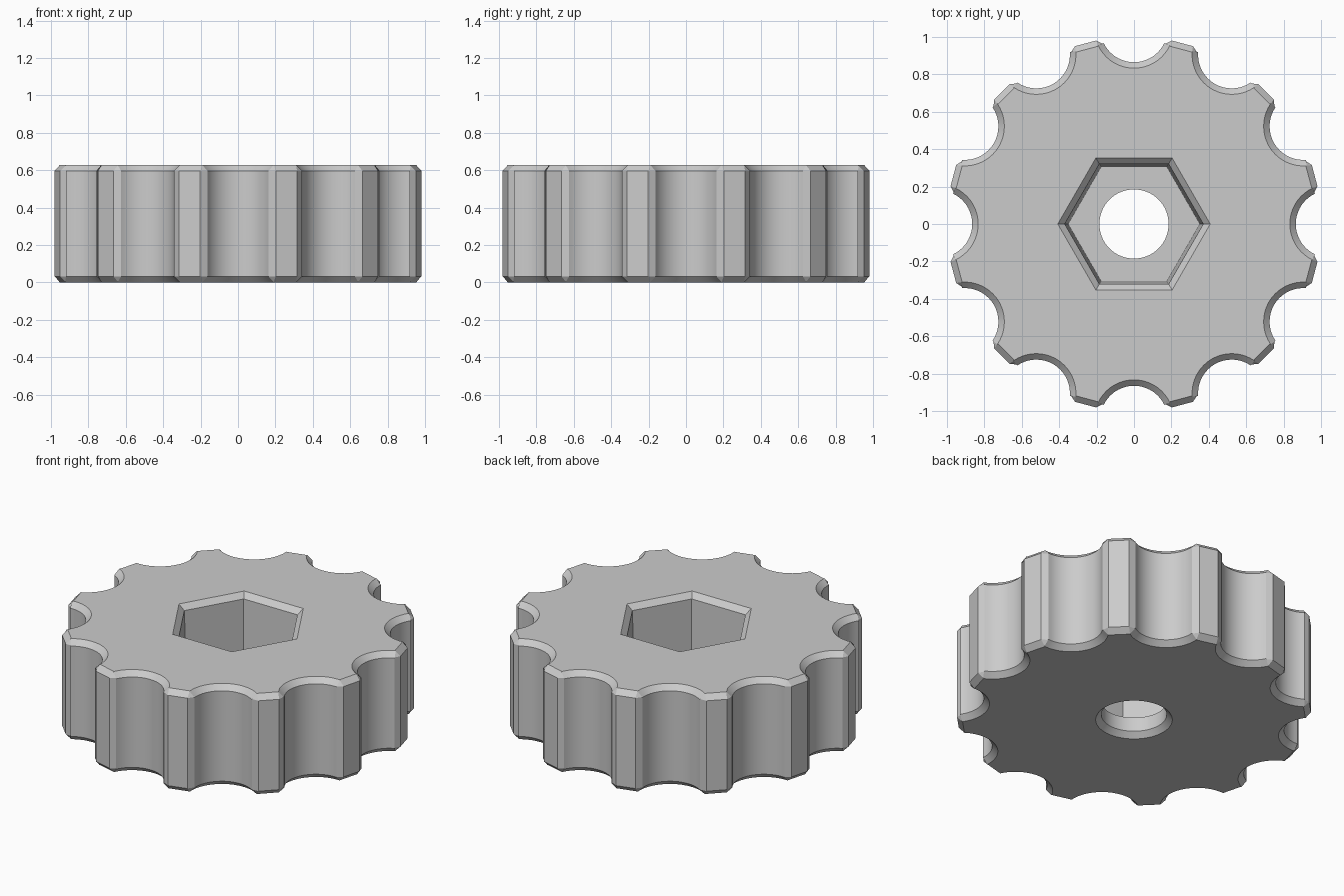
import bpy
import bmesh
from math import sin, cos, asin, pi, radians
from mathutils import Vector, Matrix

if "Cube" in bpy.data.objects:
    bpy.data.objects.remove(bpy.data.objects["Cube"], do_unlink=True)

HEIGHT = 0.628
CHAMFER = 0.032
LOBES = 12
FLAT_R = 1.019          # distance from the axis to each grip face
SCALLOP_R = 0.18
SCALLOP_DIST = 1.045    # distance from the axis to each scallop centre
ARC_STEPS = 20

grey = bpy.data.materials.new("mid_grey")
grey.use_nodes = True
grey.diffuse_color = (0.6, 0.6, 0.6, 1)
grey.node_tree.nodes["Principled BSDF"].inputs["Base Color"].default_value = (0.6, 0.6, 0.6, 1)


def make_object(name, bm):
    bmesh.ops.recalc_face_normals(bm, faces=bm.faces)
    mesh = bpy.data.meshes.new(name)
    bm.to_mesh(mesh)
    bm.free()
    mesh.materials.append(grey)
    obj = bpy.data.objects.new(name, mesh)
    bpy.context.collection.objects.link(obj)
    return obj


def lathe(name, profile, sides):
    """Closed solid from (radius, z) rings."""
    bm = bmesh.new()
    rings = [[bm.verts.new((r * cos(2 * pi * i / sides), r * sin(2 * pi * i / sides), z))
              for i in range(sides)] for r, z in profile]
    for low, high in zip(rings, rings[1:]):
        for i in range(sides):
            j = (i + 1) % sides
            bm.faces.new((low[i], low[j], high[j], high[i]))
    bm.faces.new(rings[0])
    bm.faces.new(rings[-1])
    return make_object(name, bm)


# Scalloped outline: one arc per lobe, joined by the flat grip faces
half_step = pi / LOBES
centre_to_flat = FLAT_R - SCALLOP_DIST * cos(half_step)
sweep = pi / 2 - half_step + asin(-centre_to_flat / SCALLOP_R)
start = pi - sweep
outline = []
for lobe in range(LOBES):
    turn = Matrix.Rotation(2 * half_step * lobe, 3, 'Z')
    for i in range(ARC_STEPS + 1):
        a = pi + sweep - 2 * sweep * i / ARC_STEPS
        point = Vector((SCALLOP_DIST + SCALLOP_R * cos(a), SCALLOP_R * sin(a), 0))
        outline.append(turn @ point)

# Knob body, extruded and chamfered on every sharp edge
bm = bmesh.new()
base = bm.faces.new([bm.verts.new(p) for p in outline])
top = bmesh.ops.extrude_face_region(bm, geom=[base], use_keep_orig=True)
bmesh.ops.translate(bm, vec=(0, 0, HEIGHT),
                    verts=[g for g in top["geom"] if isinstance(g, bmesh.types.BMVert)])
bmesh.ops.recalc_face_normals(bm, faces=bm.faces)
sharp = [e for e in bm.edges if e.calc_face_angle(0) > radians(40)]
bmesh.ops.bevel(bm, geom=sharp, offset=CHAMFER, offset_type='OFFSET',
                segments=1, affect='EDGES', clamp_overlap=False)
knob = make_object("knob_body", bm)

# Hexagonal pocket with a slight draft and a chamfered mouth
hexa = 1 / cos(pi / 6)
pocket = lathe("pocket_cutter", [(0.305 * hexa, 0.12),
                                 (0.321 * hexa, HEIGHT - CHAMFER),
                                 (0.353 * hexa, HEIGHT),
                                 (0.385 * hexa, HEIGHT + CHAMFER)], 6)

# Round bore with a chamfer at the underside
bore = lathe("bore_cutter", [(0.185 + 2 * CHAMFER, -CHAMFER),
                             (0.185, CHAMFER), (0.185, 0.3)], 64)

bpy.context.view_layer.objects.active = knob
for cutter in (pocket, bore):
    cutter.hide_render = True
    mod = knob.modifiers.new("cut", 'BOOLEAN')
    mod.operation = 'DIFFERENCE'
    mod.solver = 'EXACT'
    mod.object = cutter
    bpy.ops.object.modifier_apply(modifier=mod.name)
    bpy.data.objects.remove(cutter, do_unlink=True)

bpy.ops.object.select_all(action='DESELECT')
knob.select_set(True)
bpy.ops.object.shade_smooth_by_angle(angle=radians(25))
